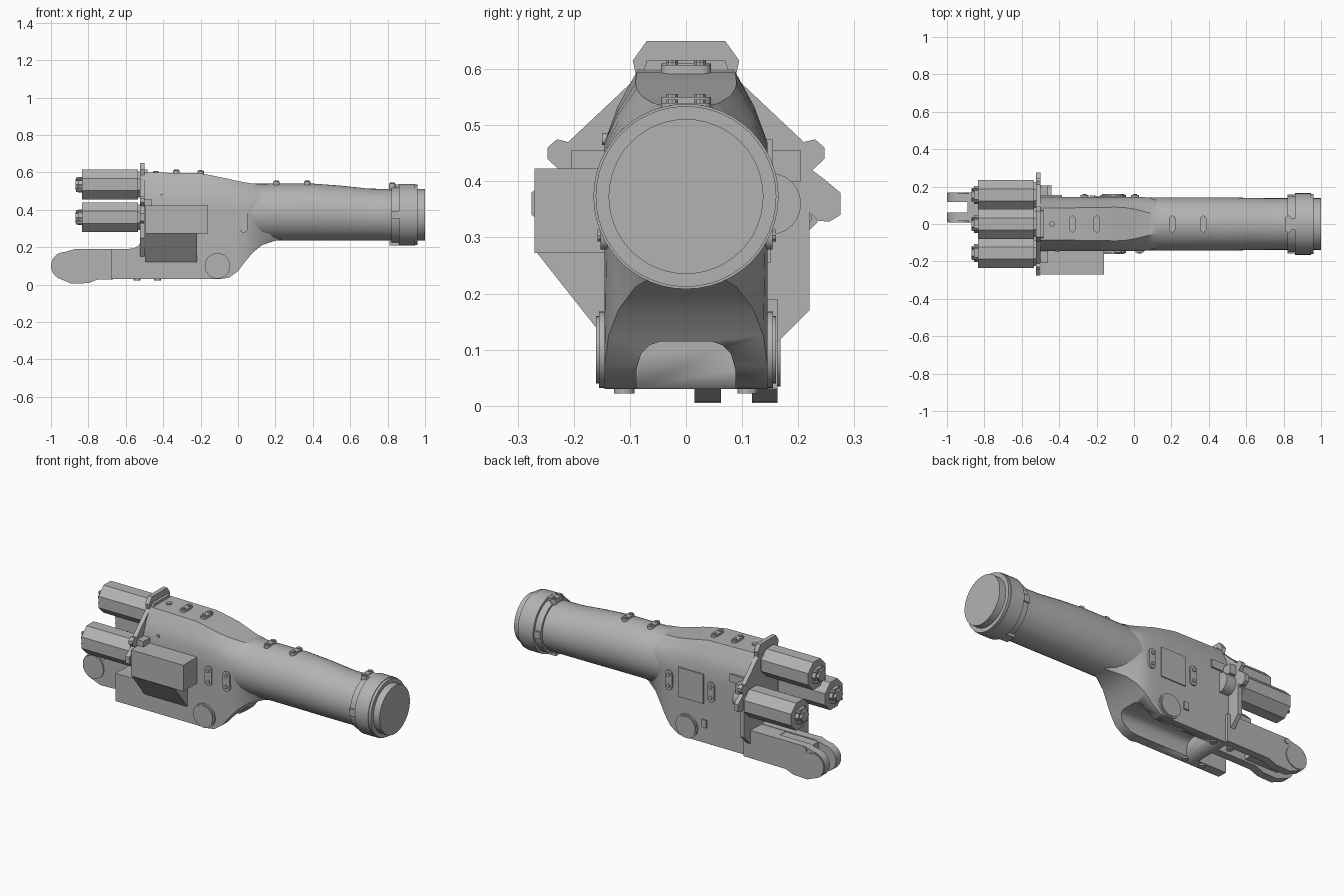
import bpy, bmesh
from math import pi, cos, sin

cube = bpy.data.objects.get("Cube")
if cube:
    bpy.data.objects.remove(cube, do_unlink=True)

GREY = (0.45, 0.45, 0.45, 1)
grey = bpy.data.materials.new("plain grey")
grey.use_nodes = True
grey.diffuse_color = GREY
grey.node_tree.nodes["Principled BSDF"].inputs["Base Color"].default_value = GREY


def loft(name, rings, angle=30, bevel=0):
    """Skin a closed solid through equal-length rings of points."""
    bm = bmesh.new()
    rows = [[bm.verts.new(p) for p in ring] for ring in rings]
    n = len(rows[0])
    for a, b in zip(rows, rows[1:]):
        for i in range(n):
            j = (i + 1) % n
            bm.faces.new((a[i], a[j], b[j], b[i]))
    bm.faces.new(rows[0])
    bm.faces.new(rows[-1][::-1])
    bmesh.ops.recalc_face_normals(bm, faces=bm.faces)
    mesh = bpy.data.meshes.new(name)
    bm.to_mesh(mesh)
    bm.free()
    mesh.materials.append(grey)
    obj = bpy.data.objects.new(name, mesh)
    bpy.context.collection.objects.link(obj)
    bpy.ops.object.select_all(action='DESELECT')
    obj.select_set(True)
    bpy.context.view_layer.objects.active = obj
    if bevel:
        mod = obj.modifiers.new("bevel", 'BEVEL')
        mod.width, mod.segments = bevel, 2
        bpy.ops.object.modifier_apply(modifier="bevel")
    bpy.ops.object.shade_smooth_by_angle(angle=angle * pi / 180)
    return obj


def place(axis, u, v, d):
    return {'x': (d, u, v), 'y': (u, d, v), 'z': (u, v, d)}[axis]


def prism(name, pts, axis, lo, hi, **kw):
    return loft(name, [[place(axis, u, v, d) for u, v in pts] for d in (lo, hi)], **kw)


def circle(u, v, r, n=32, turn=0.0, rv=None):
    rv = rv or r
    return [(u + r * cos(2 * pi * i / n + turn), v + rv * sin(2 * pi * i / n + turn))
            for i in range(n)]


def rect(u0, u1, v0, v1):
    return [(u0, v0), (u1, v0), (u1, v1), (u0, v1)]


def stadium(u, v, half, r, upright):
    pts = []
    for k in range(16):
        a = pi * k / 7 if k < 8 else pi + pi * (k - 8) / 7
        du, dv = r * cos(a), r * sin(a) + (half - r) * (1 if k < 8 else -1)
        pts.append((u + du, v + dv) if upright else (u + dv, v + du))
    return pts


def pad(name, axis, u, v, half, base, top):
    """Rounded pad with two bolt heads."""
    prism(name, stadium(u, v, half, 0.022 if axis == 'y' else 0.017, True), axis, base, top)
    step = 0.006 if top > base else -0.006
    for s in (-1, 1):
        prism(name + "_bolt", circle(u, v + s * half * 0.55, 0.011, 10), axis, base, top + step)


# Main housing: x, top z, top half width, shoulder z, bottom z, bottom half width
stations = [(-0.50, 0.600, 0.085, 0.47, 0.03, 0.145), (-0.20, 0.595, 0.088, 0.47, 0.03, 0.145),
            (-0.10, 0.575, 0.090, 0.47, 0.03, 0.145), (-0.05, 0.565, 0.088, 0.47, 0.036, 0.145),
            (0.00, 0.553, 0.080, 0.465, 0.072, 0.145), (0.04, 0.546, 0.070, 0.46, 0.125, 0.138),
            (0.08, 0.540, 0.060, 0.46, 0.172, 0.120), (0.13, 0.537, 0.050, 0.46, 0.212, 0.090),
            (0.20, 0.530, 0.040, 0.45, 0.235, 0.050), (0.28, 0.520, 0.030, 0.45, 0.250, 0.020)]
rings = []
for x, zt, wt, zs, zb, wb in stations:
    w = 0.145 if x < 0.05 else 0.141 if x < 0.1 else 0.125
    mid = (0.6 * w + 0.4 * wt, 0.5 * (zs + zt))
    half = [(wt, zt), mid, (w, zs), (w, 0.388), ((w + wb) / 2, 0.3), (wb, zb)]
    rings.append([(x, y, z) for y, z in half] + [(x, -y, z) for y, z in half[::-1]])
housing = loft("main_housing", rings, angle=40)

# Open channel under the housing
arch = [(0.088, -0.05), (0.088, 0.065), (0.08, 0.093), (0.065, 0.108), (0.045, 0.115)]
cutter = prism("channel_cutter", arch + [(-y, z) for y, z in arch[::-1]], 'x', -0.42, 0.25)
cutter.hide_render = True
cut = housing.modifiers.new("channel", 'BOOLEAN')
cut.operation, cut.solver, cut.object = 'DIFFERENCE', 'EXACT', cutter
bpy.context.view_layer.objects.active = housing
bpy.ops.object.modifier_apply(modifier="channel")
bpy.data.objects.remove(cutter, do_unlink=True)

# Barrel: x, centre z, height radius, width radius
barrel = [(-0.05, 0.385, 0.150, 0.140), (0.12, 0.388, 0.152, 0.143), (0.40, 0.388, 0.152, 0.143),
          (0.55, 0.382, 0.147, 0.141), (0.70, 0.374, 0.139, 0.138), (0.84, 0.373, 0.138, 0.138)]
loft("barrel", [[(x, y, z) for y, z in circle(0, cz, ry, 48, rv=rz)]
                for x, cz, rz, ry in barrel])
AXIS = 0.373
for name, lo, hi, r in (("collar_band", 0.82, 0.87, 0.150), ("collar", 0.86, 0.945, 0.165),
                        ("collar_rim", 0.94, 0.96, 0.161), ("end_cap", 0.95, 1.0, 0.138)):
    prism(name, circle(0, AXIS, r, 48), 'x', lo, hi)
for s in (-1, 1):
    prism("collar_lug", rect(-0.03, 0.03, AXIS + s * 0.13, AXIS + s * 0.163), 'x', 0.81, 0.87)
    prism("collar_side_lug", rect(s * 0.13, s * 0.158, AXIS - 0.02, AXIS + 0.02), 'x', 0.82, 0.87)

# Pads on the top and sides
for x, z in ((-0.33, 0.595), (-0.20, 0.592), (0.205, 0.535), (0.37, 0.535), (0.825, 0.525)):
    pad("top_pad", 'z', x, 0, 0.045, z - 0.02, z + 0.015)
for x in (-0.085, 0.03):
    pad("front_pad", 'y', x, 0.335, 0.057, -0.13, -0.152)
for x in (-0.265, 0.005):
    pad("back_pad", 'y', x, 0.335, 0.057, 0.13, 0.154)
prism("back_panel", rect(-0.215, -0.055, 0.255, 0.425), 'y', 0.13, 0.151)
prism("back_tab", rect(-0.235, -0.205, 0.12, 0.165), 'y', 0.13, 0.153)
prism("top_bolt", circle(-0.44, 0, 0.015, 12), 'z', 0.58, 0.608)
prism("front_pin", circle(-0.41, 0.475, 0.01, 12), 'y', -0.12, -0.15)

# Pivot discs
for s in (-1, 1):
    prism("pivot_disc", circle(-0.11, 0.1, 0.068, 40), 'y', s * 0.13, s * 0.155)
    prism("pivot_disc_face", circle(-0.11, 0.1, 0.06, 40), 'y', s * 0.13, s * 0.16)

# Side box with sloped support
prism("side_box", rect(-0.27, -0.1, 0.272, 0.423), 'x', -0.495, -0.16)
prism("side_box_support", [(-0.265, 0.272), (-0.145, 0.12), (-0.1, 0.12), (-0.1, 0.272)],
      'x', -0.495, -0.22)

# Mounting plate with lobed corners
lobe = [(0.07, 0.65), (0.095, 0.615), (0.088, 0.585), (0.21, 0.47), (0.23, 0.475), (0.247, 0.46),
        (0.247, 0.44), (0.225, 0.42), (0.245, 0.405), (0.275, 0.38), (0.275, 0.34), (0.255, 0.328),
        (0.235, 0.33), (0.22, 0.345)]
front_edge = [(-y, z) for y, z in lobe[::-1]]
prism("mounting_plate", lobe + [(0.22, 0.17), (0.16, 0.11), (-0.13, 0.13), (-0.22, 0.25)]
      + front_edge, 'x', -0.525, -0.50)
prism("plate_crown", [(-0.09, 0.55), (0.09, 0.55), (0.07, 0.615), (-0.07, 0.615)],
      'x', -0.51, -0.485)
for s in (-1, 1):
    prism("plate_clamp", rect(s * 0.12, s * 0.205, 0.40, 0.455), 'x', -0.5, -0.46)
prism("back_lug", circle(0.15, 0.36, 0.055, 24), 'x', -0.5, -0.44)
prism("back_hinge", rect(0.13, 0.155, 0.43, 0.475), 'x', -0.5, -0.385)

# Three octagonal canisters
for y, z in ((0, 0.535), (0.155, 0.36), (-0.155, 0.36)):
    prism("canister", circle(y, z, 0.086, 8, pi / 8), 'x', -0.835, -0.535)
    prism("canister_seat", circle(y, z, 0.075, 8, pi / 8), 'x', -0.55, -0.51)
    prism("canister_cap", circle(y, z, 0.048, 6), 'x', -0.855, -0.82)
    prism("canister_nut", circle(y, z, 0.034, 6), 'x', -0.87, -0.82)
    for k in range(4):
        a = pi / 4 + k * pi / 2
        prism("canister_bolt", circle(y + 0.042 * cos(a), z + 0.042 * sin(a), 0.009, 8),
              'x', -0.865, -0.82)

# Lower channel behind the housing
cheek = [(-0.68, 0.03), (-0.48, 0.03), (-0.48, 0.27), (-0.51, 0.25), (-0.53, 0.21),
         (-0.56, 0.192), (-0.68, 0.19)]
prism("front_cheek", cheek, 'y', -0.145, -0.09)
prism("channel_web", rect(-0.68, -0.48, 0.12, 0.188), 'y', -0.1, 0.13)

# Forked arm
tip = [(-0.925 + 0.075 * cos(a), 0.1 + 0.075 * sin(a))
       for a in [pi * (0.5 + k / 12) for k in range(11)]]
prong = tip + [(-0.89, 0.005), (-0.80, 0.008), (-0.75, 0.028), (-0.48, 0.03), (-0.48, 0.19),
               (-0.87, 0.19)]
for name, lo, hi in (("inner_prong", 0.015, 0.062), ("outer_prong", 0.118, 0.163)):
    prism(name, prong, 'y', lo, hi)
prism("fork_bridge", rect(-0.89, -0.68, 0.04, 0.185), 'y', 0.05, 0.125)
for lo, hi in ((0.008, 0.05), (0.13, 0.168)):
    prism("fork_disc", circle(-0.93, 0.1, 0.066, 32), 'y', lo, hi)
    prism("fork_bolt", circle(-0.87, 0.172, 0.016, 12), 'y', lo, hi)

# Bolts on the underside
for x in (-0.54, -0.43):
    for s in (-1, 1):
        prism("bottom_bolt", circle(x, s * 0.11, 0.018, 12), 'z', 0.022, 0.04)
